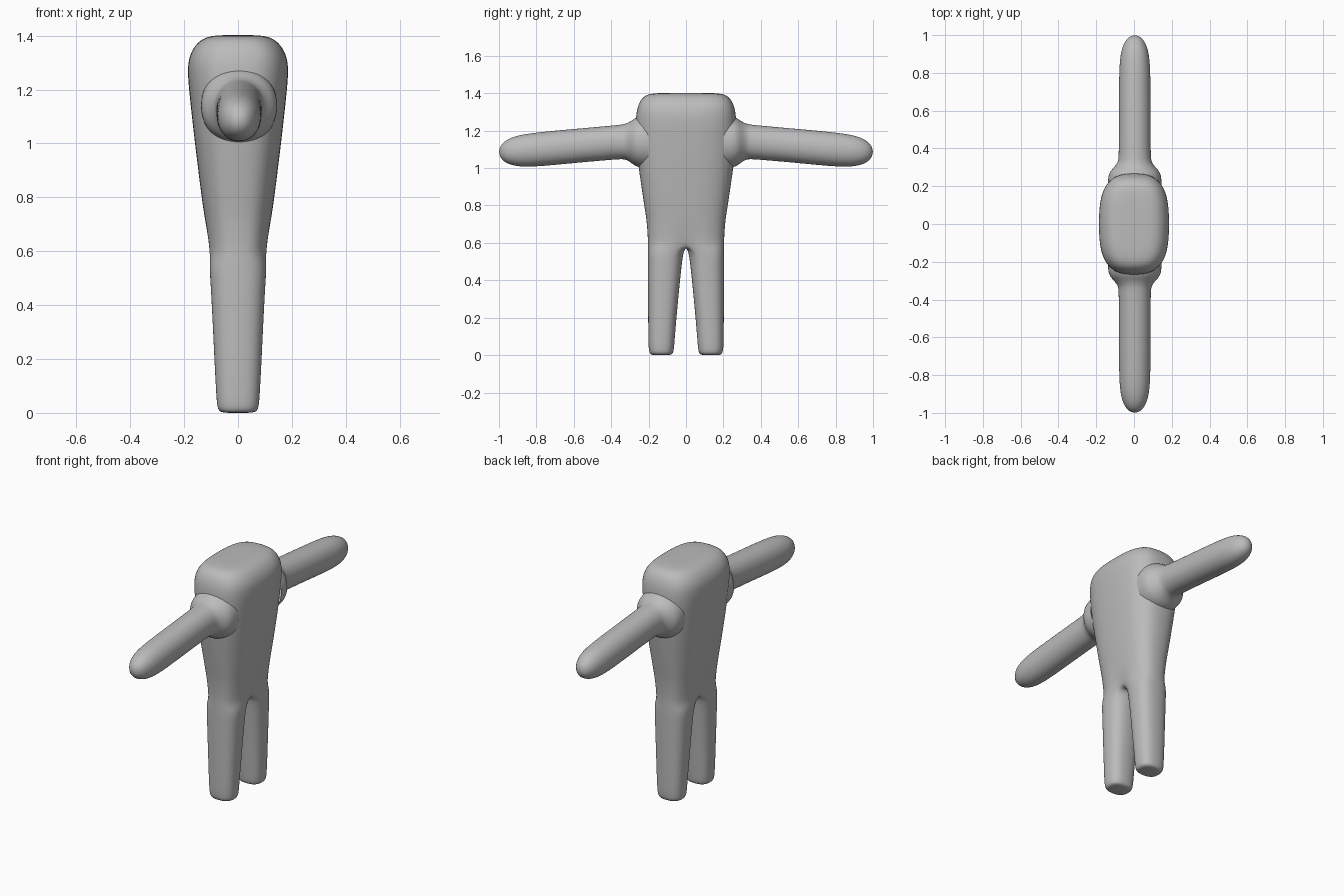
import bpy, bmesh, math

if "Cube" in bpy.data.objects:
    bpy.data.objects.remove(bpy.data.objects["Cube"])

grey = bpy.data.materials.new("plain_grey")
grey.diffuse_color = (0.5, 0.5, 0.5, 1)
grey.use_nodes = True
grey.node_tree.nodes["Principled BSDF"].inputs["Base Color"].default_value = grey.diffuse_color


def squircle(angle, a, b, n):
    """Point on a rounded-rectangle outline with half sizes a and b."""
    c, s = math.cos(angle), math.sin(angle)
    return (a * math.copysign(abs(c) ** (2 / n), c),
            b * math.copysign(abs(s) ** (2 / n), s))


def bridge(bm, r1, r2):
    n = len(r1)
    for i in range(n):
        bm.faces.new((r1[i], r1[(i + 1) % n], r2[(i + 1) % n], r2[i]))


def cap(bm, ring, tip):
    v = bm.verts.new(tip)
    for i in range(len(ring)):
        bm.faces.new((ring[i], ring[(i + 1) % len(ring)], v))


def finish(bm, name):
    bmesh.ops.recalc_face_normals(bm, faces=bm.faces)
    me = bpy.data.meshes.new(name)
    bm.to_mesh(me)
    bm.free()
    me.materials.append(grey)
    me.polygons.foreach_set("use_smooth", [True] * len(me.polygons))
    ob = bpy.data.objects.new(name, me)
    bpy.context.collection.objects.link(ob)
    sub = ob.modifiers.new("smooth", 'SUBSURF')
    sub.levels = sub.render_levels = 2
    return ob


# Torso: (height, half depth in x, half width in y, squareness)
N = 24
TORSO = [(0.59, 0.110, 0.205, 2.7), (0.64, 0.115, 0.206, 2.7),
         (0.72, 0.124, 0.212, 2.7), (0.80, 0.136, 0.225, 2.7),
         (0.92, 0.151, 0.243, 2.7), (1.05, 0.167, 0.262, 2.7),
         (1.17, 0.180, 0.272, 2.7), (1.28, 0.191, 0.271, 2.8),
         (1.34, 0.178, 0.258, 2.9), (1.385, 0.143, 0.230, 3.0),
         (1.40, 0.100, 0.185, 3.0), (1.402, 0.050, 0.100, 2.8)]
PINCH = {0: 0.84, 1: 0.93}          # shallow groove above the crotch
bm = bmesh.new()
rings = []
for row, (z, hx, hy, n) in enumerate(TORSO):
    ring = []
    for k in range(N):
        x, y = squircle(-2 * math.pi * k / N, hx, hy, n)
        if k in (0, N // 2):
            x, y = x * PINCH.get(row, 1), 0
        ring.append(bm.verts.new((x, y, z)))
    rings.append(ring)
for r1, r2 in zip(rings, rings[1:]):
    bridge(bm, r1, r2)
cap(bm, rings[-1], (0, 0, 1.402))

# Crotch line that splits the lowest torso ring into two leg openings
base = rings[0]
xe = base[0].co.x
crotch = [bm.verts.new((xe * (-1 + i / 3), 0, 0.582)) for i in range(1, 6)]

# Legs: (height, inner y, outer y, half depth in x)
LEG = [(0.545, 0.014, 0.206, 0.108), (0.48, 0.022, 0.206, 0.103),
       (0.35, 0.036, 0.205, 0.096), (0.18, 0.052, 0.203, 0.088),
       (0.05, 0.062, 0.202, 0.081), (0.015, 0.066, 0.198, 0.077),
       (0.002, 0.076, 0.188, 0.066), (0.0, 0.100, 0.164, 0.035)]
half = N // 2
openings = {-1: base[:half + 1] + crotch,
            1: [base[-k % N] for k in range(half + 1)] + crotch}
for side, prev in openings.items():
    for z, yi, yo, hx in LEG:
        ring = []
        for k in range(18):
            x, y = squircle(math.radians(30 - 20 * k), hx, (yo - yi) / 2, 2.5)
            ring.append(bm.verts.new((x, -side * (y - (yi + yo) / 2), z)))
        bridge(bm, prev, ring)
        prev = ring
    cap(bm, prev, (0, side * 0.132, 0))
finish(bm, "body_and_legs")

# Arms with flared shoulders: (reach in y, centre z, half x, half z)
ARM = [(0.20, 1.14, 0.145, 0.150), (0.265, 1.14, 0.145, 0.138),
       (0.295, 1.14, 0.118, 0.112), (0.325, 1.142, 0.090, 0.096),
       (0.36, 1.139, 0.086, 0.093), (0.60, 1.118, 0.086, 0.093),
       (0.82, 1.097, 0.085, 0.094), (0.91, 1.091, 0.076, 0.084),
       (0.965, 1.088, 0.056, 0.062), (0.992, 1.087, 0.030, 0.034)]
for side, name in ((-1, "front_arm"), (1, "back_arm")):
    bm = bmesh.new()
    prev = None
    for y, zc, hx, hz in ARM:
        ring = []
        for k in range(16):
            x, z = squircle(2 * math.pi * k / 16, hx, hz, 2.1)
            ring.append(bm.verts.new((x + 0.004, side * y, z + zc)))
        if prev:
            bridge(bm, prev, ring)
        prev = ring
    cap(bm, prev, (0.004, side * 1.001, 1.087))
    finish(bm, name)
